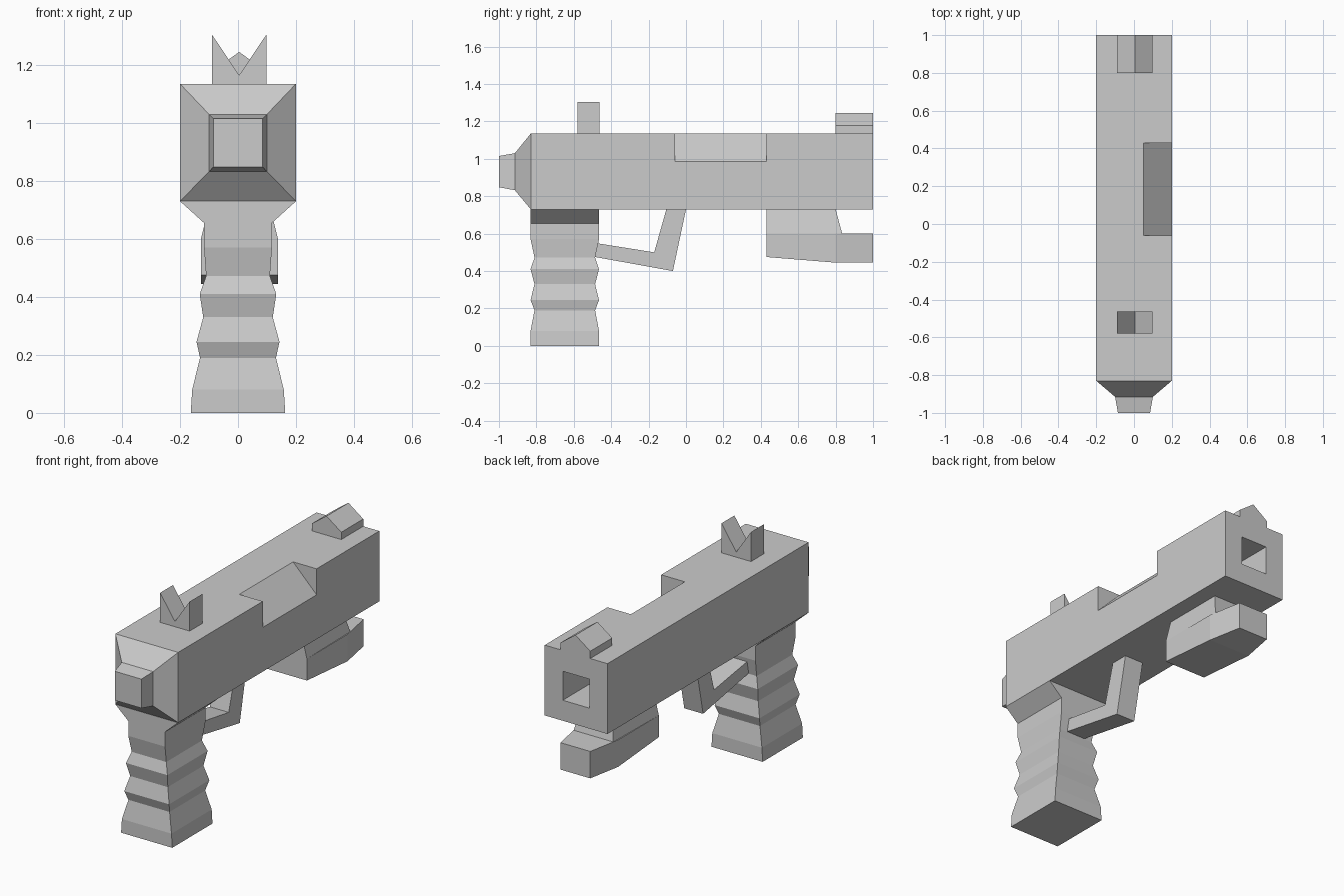
import bpy
import bmesh

cube = bpy.data.objects.get("Cube")
if cube:
    bpy.data.objects.remove(cube, do_unlink=True)

grey = bpy.data.materials.new("plain_grey")
grey.use_nodes = True
grey.diffuse_color = (0.6, 0.6, 0.6, 1)
grey.node_tree.nodes["Principled BSDF"].inputs["Base Color"].default_value = (0.6, 0.6, 0.6, 1)


def loft(name, rings):
    """Join equal rings of points into a closed solid."""
    bm = bmesh.new()
    rows = [[bm.verts.new(p) for p in ring] for ring in rings]
    n = len(rows[0])
    for a, b in zip(rows, rows[1:]):
        for i in range(n):
            j = (i + 1) % n
            bm.faces.new((a[i], a[j], b[j], b[i]))
    bm.faces.new(rows[0])
    bm.faces.new(rows[-1])
    bmesh.ops.recalc_face_normals(bm, faces=bm.faces)
    mesh = bpy.data.meshes.new(name)
    bm.to_mesh(mesh)
    bm.free()
    mesh.materials.append(grey)
    obj = bpy.data.objects.new(name, mesh)
    bpy.context.collection.objects.link(obj)
    return obj


def upright(y, half, low, high, cx=0):
    return [(cx - half, y, low), (cx + half, y, low), (cx + half, y, high), (cx - half, y, high)]


def level(z, half_x, y0, y1, half_back=None, cx=0):
    hb = half_back or half_x
    return [(cx - half_x, y0, z), (cx + half_x, y0, z), (cx + hb, y1, z), (cx - hb, y1, z)]


def extrude_y(name, profile, y0, y1):
    return loft(name, [[(x, y, z) for x, z in profile] for y in (y0, y1)])


def extrude_x(name, profile, x0, x1):
    return loft(name, [[(x, y, z) for y, z in profile] for x in (x0, x1)])


def cut(target, cutter):
    cutter.hide_render = True
    mod = target.modifiers.new("cut", "BOOLEAN")
    mod.operation = "DIFFERENCE"
    mod.solver = "EXACT"
    mod.object = cutter
    bpy.context.view_layer.objects.active = target
    bpy.ops.object.modifier_apply(modifier=mod.name)
    bpy.data.objects.remove(cutter, do_unlink=True)


TOP, BOTTOM = 1.135, 0.73

# Long box body with stepped end cap
body = loft("body", [
    upright(-1, 0.085, 0.848, 1.015),
    upright(-0.915, 0.1, 0.832, 1.03),
    upright(-0.83, 0.2, BOTTOM, TOP),
    upright(1, 0.2, BOTTOM, TOP),
])

# Square bore and bevelled side notch
cut(body, loft("bore_cutter", [upright(y, 0.085, 0.848, 1.015) for y in (0.1, 1.1)]))
cut(body, extrude_y("notch_cutter", [(0, 1.185), (0.25, 0.935), (0.25, 1.185)], -0.06, 0.43))

# Ridged grip: height, half width, half depth
grip_levels = [
    (0, 0.163, 0.183), (0.08, 0.158, 0.183), (0.19, 0.131, 0.162),
    (0.245, 0.143, 0.183), (0.33, 0.12, 0.162), (0.41, 0.132, 0.183),
    (0.472, 0.11, 0.162), (0.57, 0.117, 0.183), (0.655, 0.117, 0.183),
    (BOTTOM, 0.2, 0.183),
]
loft("grip", [level(z, hx, -0.648 - hy, -0.648 + hy) for z, hx, hy in grip_levels])

# Bent guard between grip and body
extrude_x("trigger_guard", [
    (-0.485, 0.475), (-0.07, 0.4), (0, BOTTOM), (-0.105, BOTTOM), (-0.17, 0.5), (-0.485, 0.55),
], -0.06, 0.06)

# Forward handle: lower block and tapered neck
loft("forward_handle", [
    upright(0.43, 0.133, 0.475, 0.6, 0.005),
    upright(0.8, 0.133, 0.445, 0.6, 0.005),
    upright(1, 0.095, 0.445, 0.6, 0.005),
])
loft("forward_handle_neck", [
    level(0.6, 0.133, 0.43, 0.835, 0.126, 0.005),
    level(BOTTOM, 0.1, 0.43, 0.8, cx=0.005),
])

# Notched sight and ridge sight
extrude_y("notched_sight", [
    (-0.09, TOP), (0.098, TOP), (0.098, 1.305), (0.004, 1.165), (-0.09, 1.305),
], -0.58, -0.463)
extrude_y("ridge_sight", [
    (-0.09, TOP), (0.098, TOP), (0.098, 1.177), (0.004, 1.245), (-0.09, 1.177),
], 0.8, 1)
